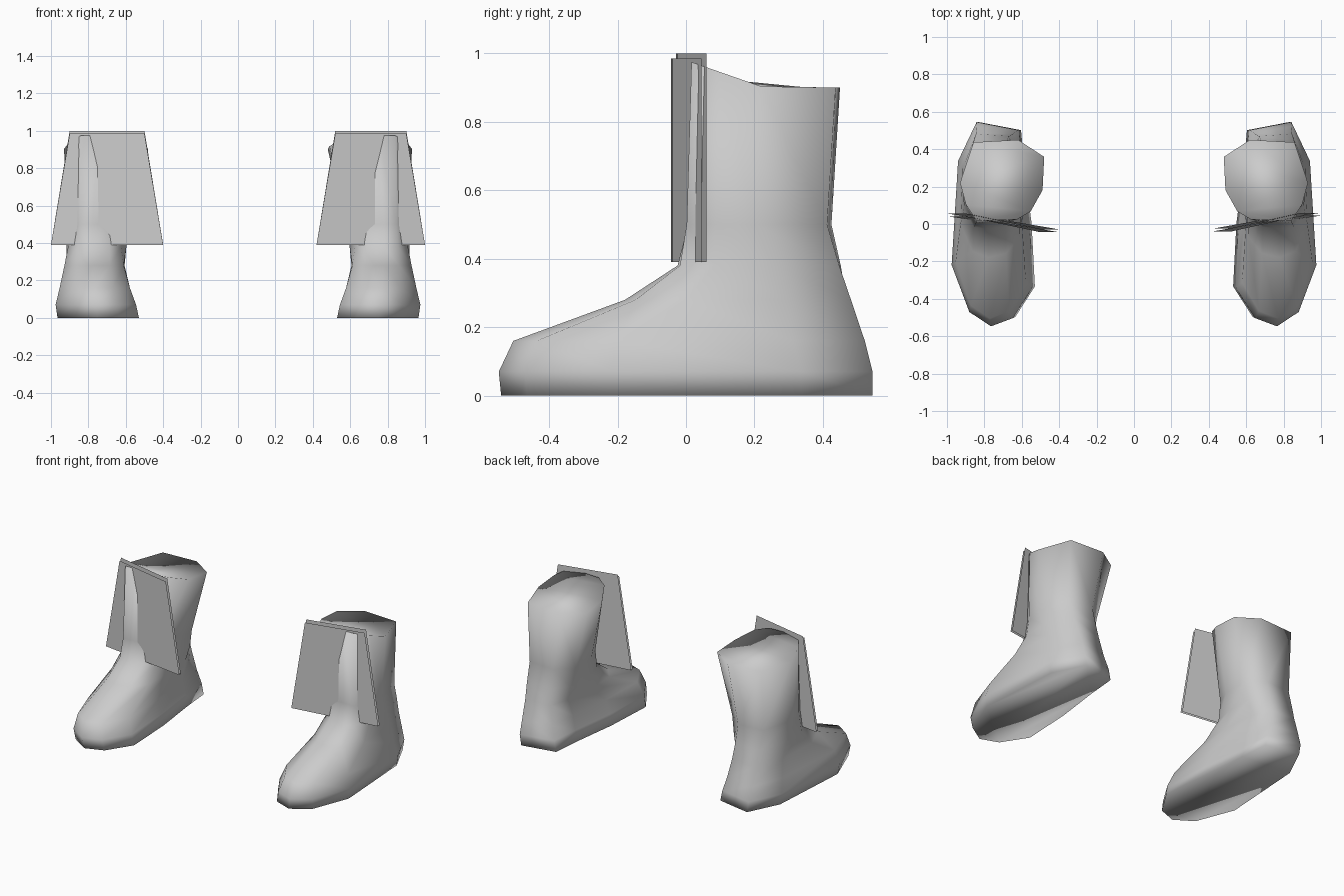
import bpy, bmesh

cube = bpy.data.objects.get("Cube")
if cube:
    bpy.data.objects.remove(cube, do_unlink=True)

GREY = (0.6, 0.6, 0.6, 1.0)
mat = bpy.data.materials.new("plain grey")
mat.use_nodes = True
mat.diffuse_color = GREY
mat.node_tree.nodes["Principled BSDF"].inputs["Base Color"].default_value = GREY


def finish(name, bm, smooth):
    bmesh.ops.recalc_face_normals(bm, faces=bm.faces[:])
    for face in bm.faces:
        face.smooth = smooth
    me = bpy.data.meshes.new(name)
    bm.to_mesh(me)
    bm.free()
    me.materials.append(mat)
    ob = bpy.data.objects.new(name, me)
    bpy.context.collection.objects.link(ob)


# Outlines from toe tip round the inner side, heel and outer side (0..1 in width and length)
FOOT = [(.51, 0), (.24, .04), (0, .19), (.04, .5), (.13, .78),
        (.17, .96), (.69, 1), (.92, .81), (1, .3), (.78, .07)]
SHAFT = [(.60, .01), (.32, .02), (.16, .12), (.02, .38), (0, .79),
         (.31, 1), (.84, .97), (1, .47), (.93, .2), (.80, 0)]

# Levels: z, front y, back y, inner x, outer x, blend from foot to shaft outline
LEVELS = [(0, -.540, .545, .53, .965, 0),
          (.07, -.547, .545, .545, .975, 0),
          (.16, -.505, .524, .575, .955, .05),
          (.28, -.18, .488, .595, .935, .3),
          (.38, -.028, .458, .588, .925, .7),
          (.50, .002, .425, .575, .915, 1),
          (.90, .016, .45, .48, .93, 1)]

# Closed top: a level back part and a front part rising to the shin
CAP = [(3, 4, 5, 6, 7), (7, 8, 2, 3), (8, 9, 0, 1, 2)]


def boot(name, side):
    bm = bmesh.new()
    rings = []
    for z, y0, y1, x0, x1, t in LEVELS:
        ring = []
        for (fu, fv), (su, sv) in zip(FOOT, SHAFT):
            u, v = fu + (su - fu) * t, fv + (sv - fv) * t
            y = y0 + v * (y1 - y0)
            # The rim rises towards the shin
            lift = max(0, (.23 - y) / .215) * .075 if z == .90 else 0
            ring.append(bm.verts.new((side * (x0 + u * (x1 - x0)), y, z + lift)))
        rings.append(ring)
    for a, b in zip(rings, rings[1:]):
        for i in range(len(a)):
            j = (i + 1) % len(a)
            bm.faces.new((a[i], a[j], b[j], b[i]))
    bm.faces.new(rings[0])
    for part in CAP:
        bm.faces.new([rings[-1][i] for i in part])
    finish(name, bm, True)


# Two tapered, slightly turned sheets, the back one standing a little higher
def shin_plate(name, side, inner, forward):
    bm = bmesh.new()
    for dy, top in ((0, .985), (.015, 1.0)):
        y0, y1 = -.04 + dy - forward, .045 + dy - forward
        corners = [(inner, y0, .39), (1.0, y1, .39), (.90, y1, top), (inner + .10, y0, top)]
        bm.faces.new([bm.verts.new((side * x, y, z)) for x, y, z in corners])
    finish(name, bm, False)


for label, side, inner, forward in (("left", 1, .42, 0), ("right", -1, .40, .004)):
    boot(label + "_boot", side)
    shin_plate(label + "_shin_plate", side, inner, forward)
